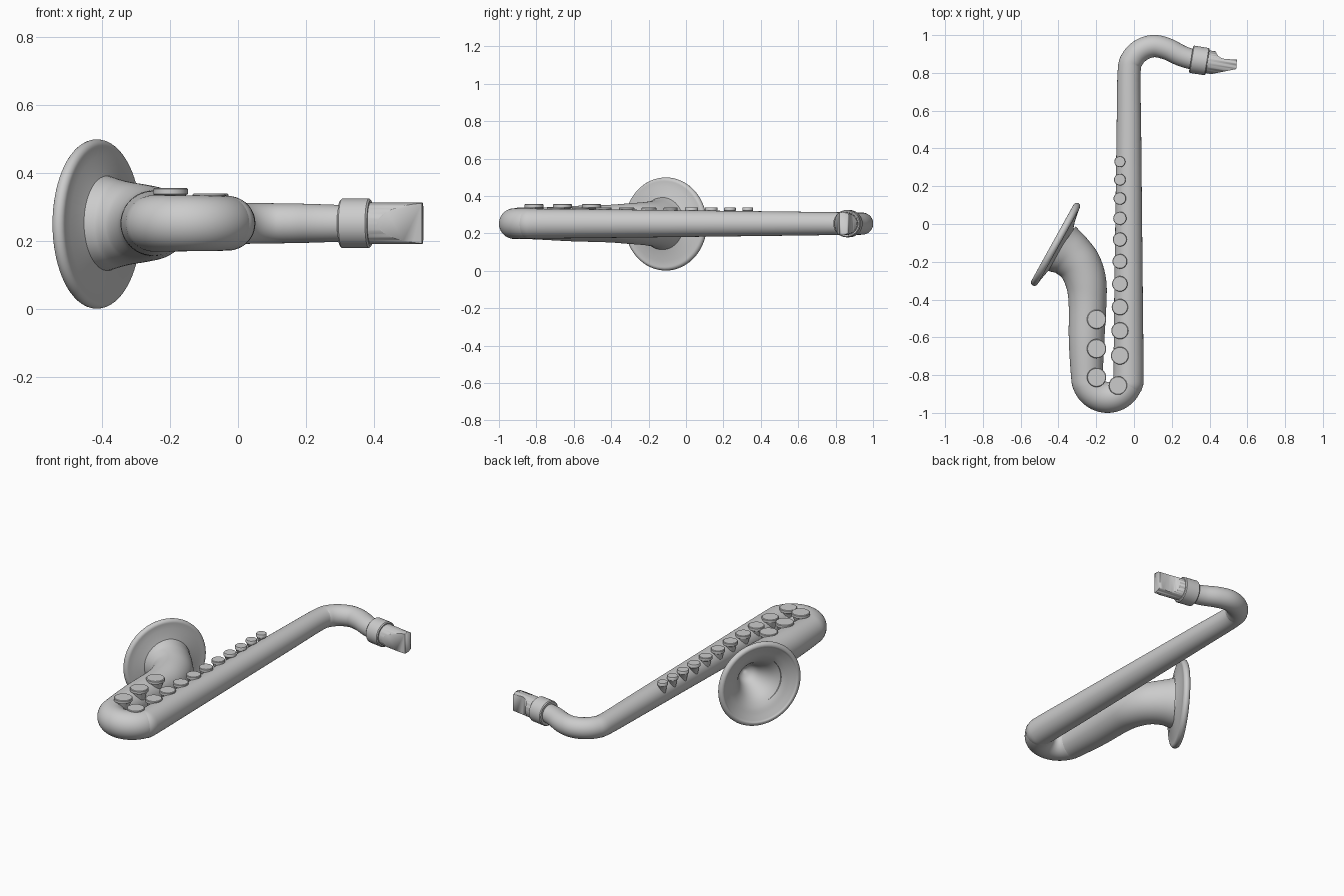
import bpy, bmesh, math
from mathutils import Vector, Matrix

if "Cube" in bpy.data.objects:
    bpy.data.objects.remove(bpy.data.objects["Cube"])

Z0 = 0.252  # height of the instrument's centre plane


def finish(name, bm, angle=40):
    bmesh.ops.recalc_face_normals(bm, faces=bm.faces[:])
    me = bpy.data.meshes.new(name)
    bm.to_mesh(me)
    bm.free()
    ob = bpy.data.objects.new(name, me)
    bpy.context.collection.objects.link(ob)
    bpy.ops.object.select_all(action='DESELECT')
    ob.select_set(True)
    bpy.context.view_layer.objects.active = ob
    bpy.ops.object.shade_smooth_by_angle(angle=math.radians(angle))
    return ob


def spline(pts, n):
    """Catmull-Rom interpolation through the points."""
    p = [Vector(q) for q in pts]
    p = [2 * p[0] - p[1]] + p + [2 * p[-1] - p[-2]]
    out = []
    for i in range(1, len(p) - 2):
        a, b, c, d = p[i - 1:i + 3]
        for k in range(n):
            t = k / n
            out.append(0.5 * (2 * b + (c - a) * t + (2 * a - 5 * b + 4 * c - d) * t * t
                              + (3 * b - a - 3 * c + d) * t ** 3))
    return out + [p[-2]]


def skin(bm, rings):
    for r0, r1 in zip(rings, rings[1:]):
        n = len(r0)
        for j in range(n):
            bm.faces.new((r0[j], r0[(j + 1) % n], r1[(j + 1) % n], r1[j]))


def lathe(name, prof, origin, axis, seg=64, angle=40):
    """Revolve (radius, distance) pairs around an axis."""
    bm = bmesh.new()
    rings = [[bm.verts.new((r * math.cos(2 * math.pi * j / seg),
                            r * math.sin(2 * math.pi * j / seg), t))
              for j in range(seg)] for r, t in prof]
    skin(bm, rings)
    bmesh.ops.remove_doubles(bm, verts=bm.verts[:], dist=1e-5)
    q = Vector(axis).to_track_quat('Z', 'Y').to_matrix().to_4x4()
    bm.transform(Matrix.Translation(origin) @ q)
    return finish(name, bm, angle)


# Body tube: neck, straight body, bow and bell throat, as (x, y, radius)
path = [(0.345, 0.866, 0.053), (0.30, 0.874, 0.054), (0.245, 0.893, 0.056),
        (0.175, 0.927, 0.058), (0.105, 0.942, 0.059), (0.04, 0.922, 0.06),
        (-0.008, 0.874, 0.061), (-0.026, 0.80, 0.061), (-0.027, 0.5, 0.065),
        (-0.028, 0.0, 0.071), (-0.029, -0.5, 0.077)]
for k in range(9):
    a = -math.pi * k / 8
    path.append((-0.139 + 0.11 * math.cos(a), -0.808 + 0.11 * math.sin(a), 0.08 + 0.004 * k / 8))
path += [(-0.251, -0.62, 0.094), (-0.246, -0.42, 0.10), (-0.254, -0.31, 0.108),
         (-0.285, -0.223, 0.115), (-0.335, -0.165, 0.124), (-0.388, -0.127, 0.14)]
pts = spline(path, 6)
bm = bmesh.new()
rings = []
SEG = 48
for i, p in enumerate(pts):
    t = pts[min(i + 1, len(pts) - 1)] - pts[max(i - 1, 0)]
    side = Vector((-t.y, t.x, 0)).normalized()
    c = Vector((p.x, p.y, Z0))
    rings.append([bm.verts.new(c + p.z * (side * math.cos(2 * math.pi * j / SEG)
                  + Vector((0, 0, math.sin(2 * math.pi * j / SEG))))) for j in range(SEG)])
skin(bm, rings)
finish("body_tube", bm, 60)

# Bell: flat flange, rolled rim, hollow flared interior
prof = [(0.125, -0.04), (0.15, -0.032), (0.20, -0.022)]
prof += [(0.23 + 0.019 * math.cos(math.radians(a)), 0.019 * math.sin(math.radians(a)))
         for a in range(-100, 111, 15)]
inner = spline([(0.223, 0.017, 0), (0.19, 0.0, 0), (0.15, -0.02, 0), (0.11, -0.055, 0),
                (0.075, -0.11, 0), (0.045, -0.17, 0), (0.0, -0.20, 0)], 4)
prof += [(max(v.x, 0), v.y) for v in inner]
lathe("bell", prof, (-0.415, -0.108, 0.25), (-0.875, 0.485, 0), angle=50)

# Collar on the neck
d = Vector((0.987, -0.16, 0)).normalized()
lathe("neck_collar", [(0, 0), (0.068, 0), (0.073, 0.005), (0.073, 0.084), (0.068, 0.089), (0, 0.089)],
      (0.302, 0.873, Z0), d)

# Mouthpiece: cylinder trimmed to a scooped beak outline
mouth = lathe("mouthpiece", [(0, 0), (0.061, 0), (0.061, 0.3), (0, 0.3)], (0.34, 0.867, Z0), d)
outline = [(0.32, 0.72), (0.32, 1.0), (0.432, 1.0), (0.433, 0.915), (0.438, 0.90), (0.449, 0.887),
           (0.465, 0.878), (0.485, 0.873), (0.545, 0.871), (0.541, 0.82), (0.385, 0.789), (0.37, 0.72)]
bm = bmesh.new()
f = bm.faces.new([bm.verts.new((x, y, 0.1)) for x, y in outline])
g = bmesh.ops.extrude_face_region(bm, geom=[f])
bmesh.ops.translate(bm, vec=(0, 0, 0.3), verts=[v for v in g['geom'] if isinstance(v, bmesh.types.BMVert)])
cutter = finish("beak_cutter", bm)
cutter.hide_render = True
mod = mouth.modifiers.new("beak", 'BOOLEAN')
mod.operation = 'INTERSECT'
mod.solver = 'EXACT'
mod.object = cutter
bpy.context.view_layer.objects.active = mouth
bpy.ops.object.modifier_apply(modifier=mod.name)
bpy.data.objects.remove(cutter)


# Keys: flat caps on tapering stems
def key(name, x, y, r, top):
    lathe(name, [(0, 0.25 - top), (0.4 * r, 0.25 - top), (0.85 * r, -0.022), (r, -0.018), (r, -0.003),
                 (0.93 * r, 0), (0, 0)], (x, y, top), (0, 0, 1), seg=32)


ys = [0.33, 0.235, 0.135, 0.03, -0.082, -0.198, -0.317, -0.44, -0.565, -0.697, -0.855]
for i, y in enumerate(ys):
    key(f"body_key_{i + 1}", -0.075 if i < 10 else -0.085, y, 0.029 + 0.002 * i, 0.339)
for i, y in enumerate((-0.505, -0.66, -0.812)):
    key(f"bell_key_{i + 1}", -0.198, y, 0.051, 0.356)
